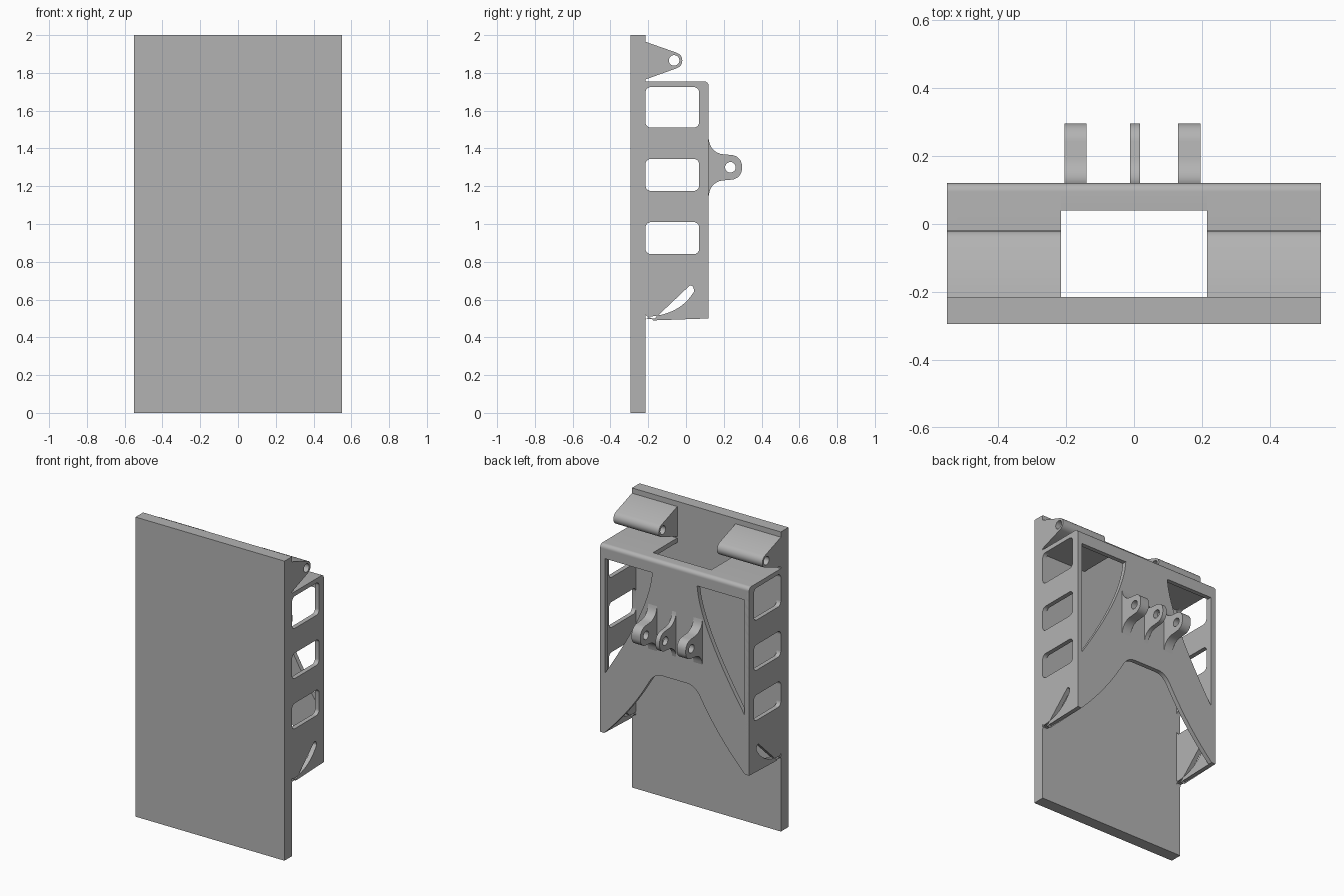
import bpy, bmesh, math
from mathutils import Matrix, Vector

cube = bpy.data.objects.get("Cube")
if cube:
    bpy.data.objects.remove(cube, do_unlink=True)

grey = bpy.data.materials.new("plain grey")
grey.use_nodes = True
GREY = (0.45, 0.45, 0.45, 1)
grey.diffuse_color = GREY
grey.node_tree.nodes["Principled BSDF"].inputs["Base Color"].default_value = GREY


def fillet(corners, steps=8):
    """Outline from (a, b[, radius]) corners, with true arcs at the radii."""
    out = []
    for i, c in enumerate(corners):
        p = Vector(c[:2])
        if len(c) < 3:
            out.append(p)
            continue
        u = (Vector(corners[i - 1][:2]) - p).normalized()
        v = (Vector(corners[(i + 1) % len(corners)][:2]) - p).normalized()
        half = u.angle(v) / 2
        centre = p + (u + v).normalized() * c[2] / math.sin(half)
        start = p + u * c[2] / math.tan(half) - centre
        end = p + v * c[2] / math.tan(half) - centre
        turn = math.atan2(start.x * end.y - start.y * end.x, start.dot(end))
        out += [centre + Matrix.Rotation(turn * k / steps, 2) @ start
                for k in range(steps + 1)]
    return out


def bend(a, ctrl, b, steps=14):
    """Smooth curve from a to b, pulled towards ctrl."""
    a, ctrl, b = Vector(a), Vector(ctrl), Vector(b)
    return [a * (1 - t) ** 2 + ctrl * 2 * t * (1 - t) + b * t * t
            for t in (k / steps for k in range(steps + 1))]


def circle(a, b, r, n=24):
    return [Vector((a + r * math.cos(math.tau * k / n), b + r * math.sin(math.tau * k / n)))
            for k in range(n)]


def rect(a0, a1, b0, b1, r):
    return fillet([(a0, b0, r), (a1, b0, r), (a1, b1, r), (a0, b1, r)])


def extrude(name, loops, lo, hi, axis):
    """Fill the first loop, minus the others, and extrude it along X or Y."""
    curve = bpy.data.curves.new(name, "CURVE")
    curve.dimensions = "2D"
    curve.fill_mode = "BOTH"
    curve.extrude = (hi - lo) / 2
    for loop in loops:
        spline = curve.splines.new("POLY")
        spline.points.add(len(loop) - 1)
        for point, co in zip(spline.points, loop):
            point.co = (co[0], co[1], 0, 1)
        spline.use_cyclic_u = True
    temp = bpy.data.objects.new(name + "_profile", curve)
    bpy.context.collection.objects.link(temp)
    bpy.context.view_layer.update()
    mesh = bpy.data.meshes.new_from_object(
        temp.evaluated_get(bpy.context.evaluated_depsgraph_get()))
    bpy.data.objects.remove(temp, do_unlink=True)
    mid = (lo + hi) / 2
    if axis == "X":
        turn = Matrix(((0, 0, 1, mid), (1, 0, 0, 0), (0, 1, 0, 0), (0, 0, 0, 1)))
    else:
        turn = Matrix(((1, 0, 0, 0), (0, 0, -1, mid), (0, 1, 0, 0), (0, 0, 0, 1)))
    mesh.transform(turn)
    bm = bmesh.new()
    bm.from_mesh(mesh)
    bmesh.ops.remove_doubles(bm, verts=bm.verts, dist=1e-5)
    bmesh.ops.recalc_face_normals(bm, faces=bm.faces)
    bm.to_mesh(mesh)
    bm.free()
    mesh.materials.clear()
    mesh.materials.append(grey)
    obj = bpy.data.objects.new(name, mesh)
    bpy.context.collection.objects.link(obj)
    bpy.ops.object.select_all(action="DESELECT")
    obj.select_set(True)
    bpy.context.view_layer.objects.active = obj
    bpy.ops.object.shade_smooth_by_angle(angle=math.radians(30))
    return obj


W = 0.55        # half width
T = 0.03        # sheet thickness
FACE = -0.215   # rear face of the front panel
BACK = 0.12     # rear face of the housing
TOP = 1.755     # top of the housing
NOTCH = 0.215   # half width of the gap in the top

# Front panel
extrude("front_panel", [[(-W, 0), (W, 0), (W, 2), (-W, 2)]], -0.295, FACE, "Y")

# Side walls with three windows and a curved lower one
side = fillet([(-0.25, 0.5), (BACK, 0.5), (BACK, TOP, 0.025), (-0.25, TOP)])
windows = [rect(FACE, 0.07, z0, z1, 0.03)
           for z0, z1 in ((0.84, 1.01), (1.175, 1.345), (1.51, 1.725))]
low_window = fillet([(FACE, 0.675, 0.02), (FACE, 0.51, 0.015), (-0.18, 0.511)])
low_window += bend((-0.17, 0.512), (-0.04, 0.53), (0.025, 0.617))
low_window += fillet([(0.025, 0.617), (0.045, 0.645, 0.02), (0.035, 0.675, 0.02),
                      (FACE, 0.675)])[1:-1]

# Hinge knuckles above the housing
knuckle = fillet([(-0.25, 1.765), (FACE, 1.765), (0.066, 1.866, 0.043),
                  (FACE, 1.965), (-0.25, 1.965)])
knuckle_hole = circle(-0.063, 1.866, 0.028)


def top_strip(name, front, x0, x1):
    extrude(name, [fillet([(front, TOP - T), (BACK, TOP - T), (BACK, TOP, 0.025),
                           (front, TOP)])], x0, x1, "X")


for label, s in (("left", 1), ("right", -1)):
    x0, x1 = sorted((s * (W - T), s * W))
    extrude(label + "_side_wall", [side, low_window] + windows, x0, x1, "X")
    x0, x1 = sorted((s * NOTCH, s * W))
    extrude(label + "_hinge_knuckle", [knuckle, knuckle_hole], x0, x1, "X")
    top_strip(label + "_top_plate", FACE, x0, x1)
top_strip("middle_top_plate", 0.04, -NOTCH, NOTCH)

# Back wall: arched lower edge and two curved corner windows
half_arch = bend((W - T, 0.5), (0.32, 0.7), (0.188, 0.93))
half_arch += bend((0.188, 0.93), (0.15, 0.995), (0.09, 0.995))[1:]
arch = half_arch + [Vector((-p.x, p.y)) for p in reversed(half_arch)]
wall = [(-W, 0.5), (-W, TOP - T), (W, TOP - T), (W, 0.5)] + arch
corner = bend((0.166, 1.665), (0.184, 1.41), (0.515, 0.9), 20) + [Vector((0.515, 1.665))]
mirrored = [Vector((-p.x, p.y)) for p in corner]
extrude("back_wall", [wall, corner, mirrored], BACK - T, BACK, "Y")

# Three flared lugs on the back wall
lug = fillet([(0.1, 1.45), (BACK, 1.45), (0.135, 1.375, 0.08), (0.296, 1.36, 0.058),
              (0.296, 1.24, 0.058), (0.135, 1.225, 0.08), (BACK, 1.15), (0.1, 1.15)])
for label, x0, x1 in (("right", -0.205, -0.14), ("middle", -0.012, 0.018),
                      ("left", 0.13, 0.195)):
    extrude(label + "_lug", [lug, circle(0.235, 1.3, 0.028)], x0, x1, "X")
